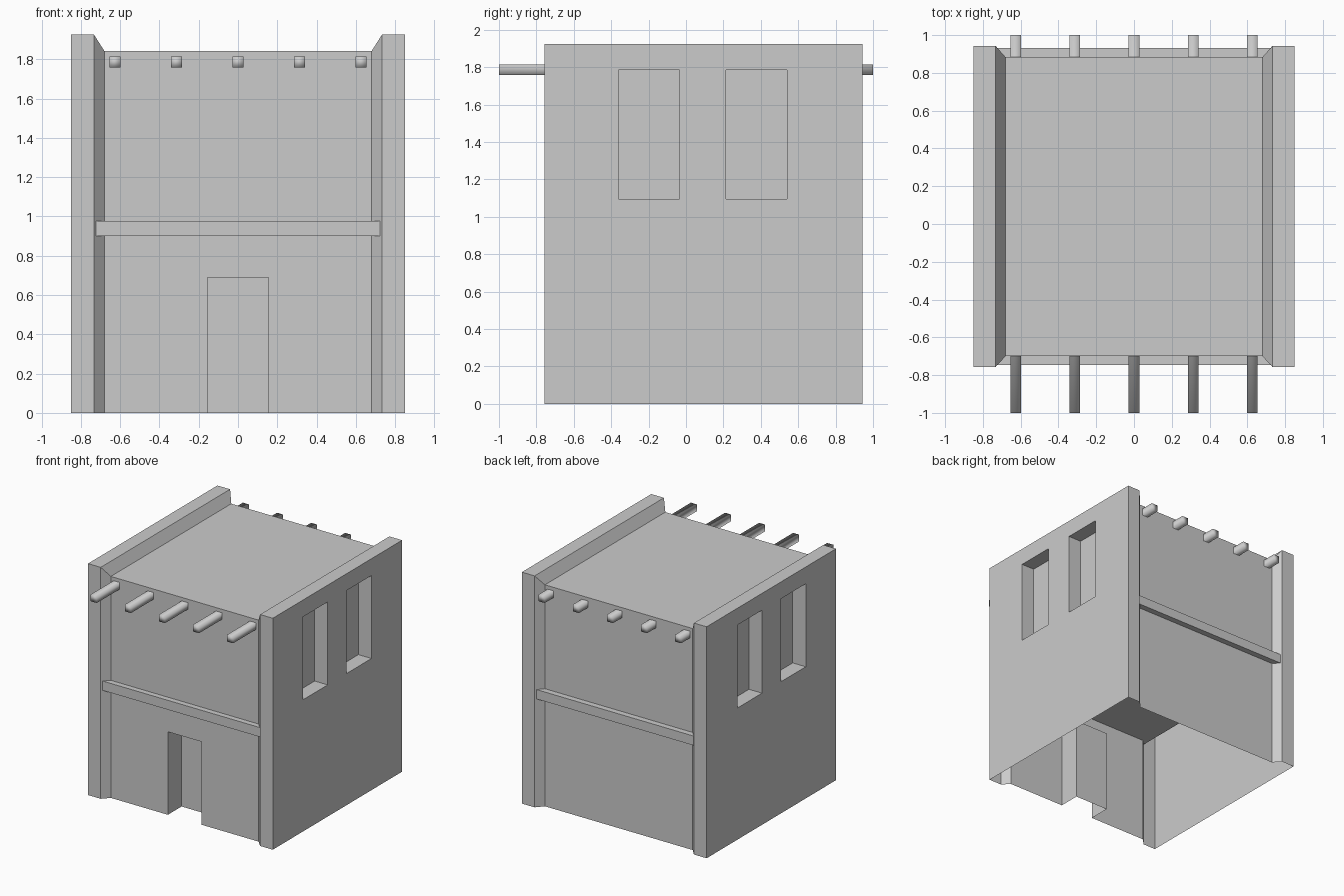
import bpy, bmesh
from mathutils import Matrix, Vector

if "Cube" in bpy.data.objects:
    bpy.data.objects.remove(bpy.data.objects["Cube"])


def finish(name, bm, smooth=False):
    bmesh.ops.recalc_face_normals(bm, faces=bm.faces)
    for f in bm.faces:
        f.smooth = smooth
    me = bpy.data.meshes.new(name)
    bm.to_mesh(me)
    bm.free()
    ob = bpy.data.objects.new(name, me)
    bpy.context.collection.objects.link(ob)
    return ob


def add_box(bm, lo, hi):
    lo, hi = Vector(lo), Vector(hi)
    m = Matrix.Translation((lo + hi) / 2) @ Matrix.Diagonal((*(hi - lo), 1))
    bmesh.ops.create_cube(bm, size=1, matrix=m)


# Building shell: rectangular sections lofted along x, recessed between the end walls
END = (-0.757, 0.943, 1.925)
MID = (-0.70, 0.883, 1.842)
stations = [(-0.85, END), (-0.733, END), (-0.68, MID),
            (0.68, MID), (0.733, END), (0.85, END)]
bm = bmesh.new()
rings = [[bm.verts.new((x, y, z)) for y, z in ((y0, 0), (y0, h), (y1, h), (y1, 0))]
         for x, (y0, y1, h) in stations]
for a, b in zip(rings, rings[1:]):
    for i in range(4):
        j = (i + 1) % 4
        bm.faces.new((a[i], a[j], b[j], b[i]))
bm.faces.new(rings[0])
bm.faces.new(rings[-1])
shell = finish("building_shell", bm)

# Door and window recesses, cut from the shell
bm = bmesh.new()
add_box(bm, (-0.155, -0.9, -0.1), (0.155, -0.52, 0.69))
for y0, y1 in ((-0.36, -0.035), (0.215, 0.54)):
    add_box(bm, (0.73, y0, 1.095), (0.95, y1, 1.785))
    add_box(bm, (-0.95, y0, 1.095), (-0.73, y1, 1.785))
cutter = finish("recess_cutter", bm)
cutter.hide_render = True
mod = shell.modifiers.new("recesses", 'BOOLEAN')
mod.operation = 'DIFFERENCE'
mod.solver = 'EXACT'
mod.object = cutter
dg = bpy.context.evaluated_depsgraph_get()
me = bpy.data.meshes.new_from_object(shell.evaluated_get(dg))
shell.modifiers.clear()
shell.data = me
bpy.data.objects.remove(cutter)

# Open underside
bm = bmesh.new()
bm.from_mesh(me)
under = [f for f in bm.faces if all(abs(v.co.z) < 1e-4 for v in f.verts)]
bmesh.ops.delete(bm, geom=under, context='FACES')
bm.to_mesh(me)
bm.free()

# Floor slab showing as a ledge at front and back
bm = bmesh.new()
add_box(bm, (-0.725, -0.746, 0.90), (0.725, 0.932, 0.978))
finish("floor_slab", bm)

# Roof beams running through the building
for i in range(5):
    x = (i - 2) * 0.3135
    bm = bmesh.new()
    add_box(bm, (x - 0.028, -1, 1.757), (x + 0.028, 1, 1.813))
    finish(f"roof_beam_{i + 1}", bm, smooth=True)
